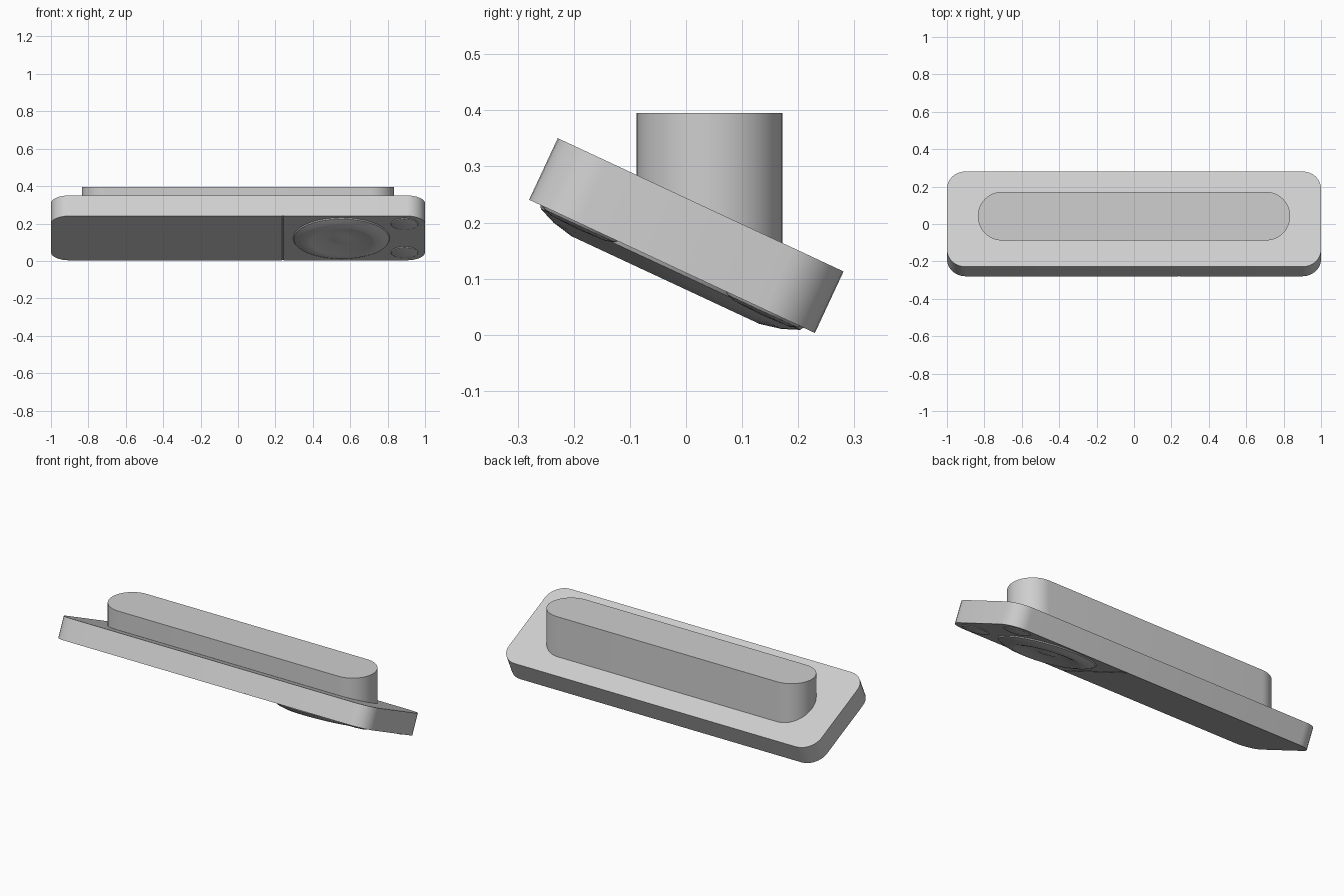
import bpy, bmesh, math
from mathutils import Matrix, Vector

if "Cube" in bpy.data.objects:
    bpy.data.objects.remove(bpy.data.objects["Cube"], do_unlink=True)

grey = bpy.data.materials.new("plain grey")
grey.use_nodes = True
colour = (0.62, 0.62, 0.62, 1)
grey.diffuse_color = colour
grey.node_tree.nodes["Principled BSDF"].inputs["Base Color"].default_value = colour

# Frame of the slab: origin at the middle of its underside, tipped to the back
TILT = Matrix.Translation((0, -0.025, 0.122)) @ Matrix.Rotation(math.radians(-25), 4, "X")


def finish(bm, name, matrix):
    bmesh.ops.recalc_face_normals(bm, faces=bm.faces)
    mesh = bpy.data.meshes.new(name)
    bm.to_mesh(mesh)
    bm.free()
    mesh.materials.append(grey)
    obj = bpy.data.objects.new(name, mesh)
    obj.matrix_world = matrix
    bpy.context.collection.objects.link(obj)
    bpy.ops.object.select_all(action="DESELECT")
    obj.select_set(True)
    bpy.context.view_layer.objects.active = obj
    bpy.ops.object.shade_smooth_by_angle(angle=math.radians(30))
    return obj


def rounded_prism(half_x, half_y, radius, height, steps):
    """Rounded rectangle in the ground plane, pulled up to a height."""
    bm = bmesh.new()
    ring = []
    for k, (sx, sy) in enumerate([(1, 1), (-1, 1), (-1, -1), (1, -1)]):
        for i in range(steps + 1):
            a = (k + i / steps) * math.pi / 2
            ring.append(bm.verts.new((sx * (half_x - radius) + radius * math.cos(a),
                                      sy * (half_y - radius) + radius * math.sin(a), 0)))
    bmesh.ops.remove_doubles(bm, verts=ring, dist=1e-5)
    bm.verts.ensure_lookup_table()
    base = bm.faces.new(bm.verts[:])
    top = bmesh.ops.extrude_face_region(bm, geom=[base], use_keep_orig=True)
    moved = [g for g in top["geom"] if isinstance(g, bmesh.types.BMVert)]
    bmesh.ops.translate(bm, verts=moved, vec=(0, 0, height))
    return bm


def turned(name, profile, x, y, steps):
    """Profile of (radius, drop) points turned about an axis through the underside."""
    bm = bmesh.new()
    verts = [bm.verts.new((r, 0, -drop)) for r, drop in profile]
    edges = [bm.edges.new(pair) for pair in zip(verts, verts[1:])]
    bmesh.ops.spin(bm, geom=verts + edges, cent=(0, 0, 0), axis=(0, 0, 1),
                   angle=2 * math.pi, steps=steps)
    bmesh.ops.remove_doubles(bm, verts=bm.verts, dist=1e-5)
    obj = finish(bm, name, TILT @ Matrix.Translation((x, y, 0)))
    # The open skin must face away from the slab
    if sum(p.normal.z * p.area for p in obj.data.polygons) > 0:
        obj.data.flip_normals()
    return obj


# Tilted slab, with a fine seam across the underside
slab = rounded_prism(1.0, 0.281, 0.1, 0.121, 8)
seam = 0.24
for x in (seam - 0.004, seam, seam + 0.004):
    bmesh.ops.bisect_plane(slab, geom=slab.verts[:] + slab.edges[:] + slab.faces[:],
                           plane_co=Vector((x, 0, 0)), plane_no=Vector((1, 0, 0)))
for v in slab.verts:
    if abs(v.co.x - seam) < 0.001 and v.co.z < 0.01:
        v.co.z += 0.004
finish(slab, "tilted_slab", TILT)

# Upright mount with round ends
finish(rounded_prism(0.835, 0.13, 0.1299, 0.24, 12), "upright_mount",
       Matrix.Translation((0, 0.042, 0.155)))

# Round ring with a dished middle and a small dome
turned("dished_ring", [(0.26, -0.002), (0.255, 0.006), (0.224, 0.0186), (0.185, 0.027),
                       (0.165, 0.024), (0.085, 0.004), (0.05, 0.009), (0, 0.012)],
       0.553, 0, 40)

# Two low buttons at the end
for name, side in (("front_button", -1), ("back_button", 1)):
    turned(name, [(0.075, -0.002), (0.07, 0.004), (0.052, 0.009), (0, 0.011)],
           0.89, side * 0.18, 24)
